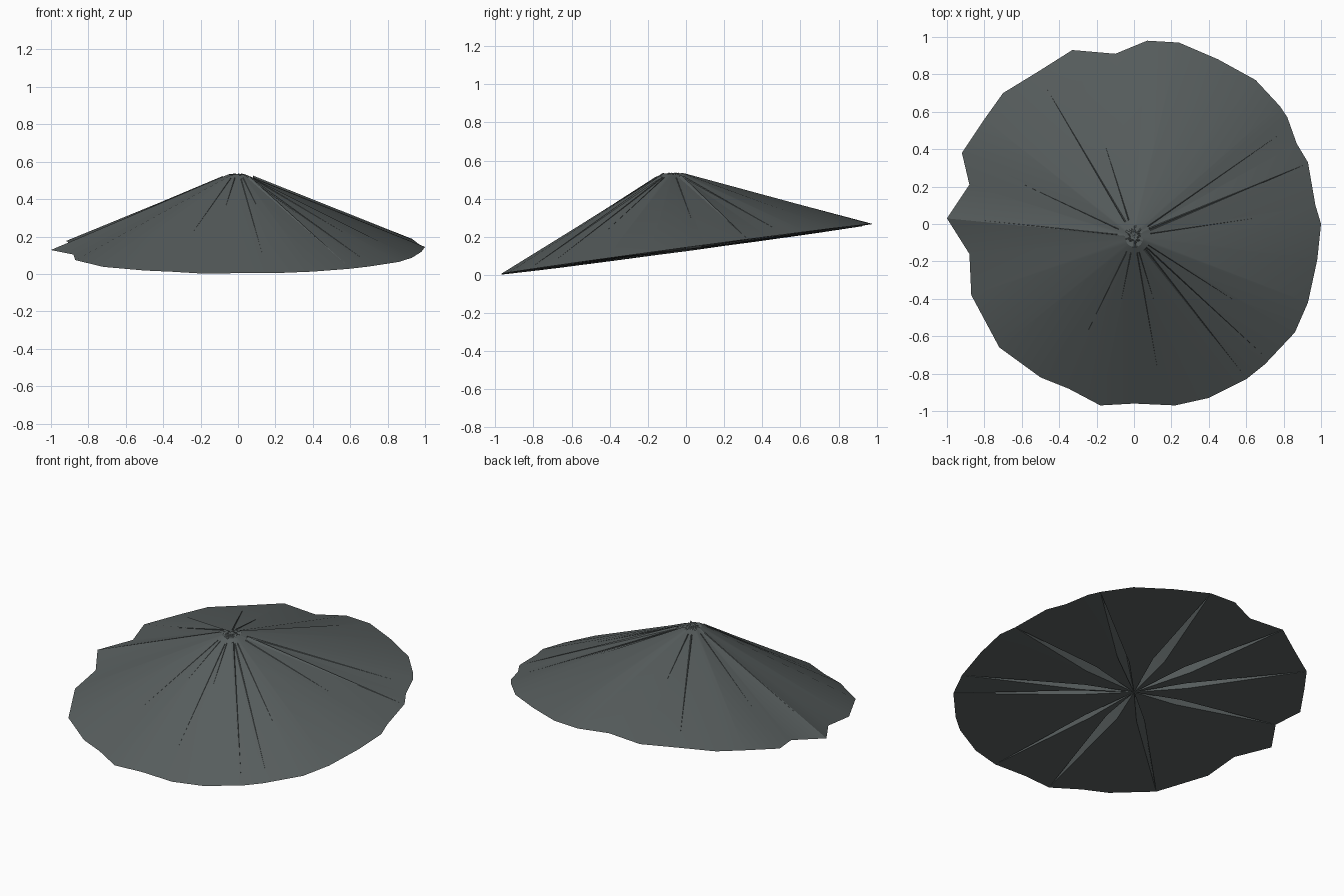
import bpy, bmesh, math, random
from mathutils import Vector
from mathutils.bvhtree import BVHTree

if "Cube" in bpy.data.objects:
    bpy.data.objects.remove(bpy.data.objects["Cube"], do_unlink=True)

random.seed(4)

slate = bpy.data.materials.new("dark slate grey")
slate.use_nodes = True
slate.diffuse_color = (0.095, 0.11, 0.11, 1)
slate.node_tree.nodes["Principled BSDF"].inputs["Base Color"].default_value = slate.diffuse_color


def base_plane(x, y):
    """Point on the tilted base plane."""
    return Vector((x, y, 0.134 + 0.135 * y + 0.01 * x))


def finish(bm, name, smooth_angle=None):
    bmesh.ops.recalc_face_normals(bm, faces=bm.faces)
    mesh = bpy.data.meshes.new(name)
    bm.to_mesh(mesh)
    bm.free()
    mesh.materials.append(slate)
    obj = bpy.data.objects.new(name, mesh)
    bpy.context.collection.objects.link(obj)
    if smooth_angle:
        bpy.ops.object.select_all(action="DESELECT")
        obj.select_set(True)
        bpy.context.view_layer.objects.active = obj
        bpy.ops.object.shade_smooth_by_angle(angle=math.radians(smooth_angle))
    return obj


# Ragged rim, in hundredths, counter-clockwise from the left
outline = [(100, 0), (97, 10), (93, 33), (87, 43), (82, 57), (78, 63), (65, 77), (45, 88),
           (24, 97), (7, 98), (-10, 91), (-33, 93), (-52, 81), (-70, 70), (-80, 56), (-92, 38),
           (-88, 21), (-100, 3), (-88, -16), (-87, -38), (-72, -66), (-50, -82), (-35, -88),
           (-18, -97), (0, -96), (22, -97), (40, -93), (60, -83), (70, -75), (86, -58),
           (93, -42), (98, -19)]
rim_points = [base_plane(x / 100, y / 100) for x, y in outline]
count = len(rim_points)
centre_point = base_plane(0, 0)
tip_point = Vector((0, -0.065, 0.53))

# Rim points where a groove opens between two panels underneath
groove_angles = (11, 41, 81, 104, 135, 162, 214, 256, 285, 327, 341)


def nearest_rim(angle):
    direction = Vector((math.cos(math.radians(angle)), math.sin(math.radians(angle)), 0))
    return max(range(count), key=lambda i: rim_points[i].normalized().dot(direction))


grooves = {nearest_rim(a) for a in groove_angles}

# Sloping top
bm = bmesh.new()
rim = [bm.verts.new(p) for p in rim_points]
crown = []
for p in rim_points:
    wobble = random.uniform(-0.006, 0.005)
    crown.append(bm.verts.new(tip_point + Vector((p.x * 0.05, p.y * 0.06, wobble))))
tip = bm.verts.new(tip_point)
for i in range(count):
    j = (i + 1) % count
    bm.faces.new((rim[i], rim[j], crown[j], crown[i]))
    bm.faces.new((crown[i], crown[j], tip))

# Flat underside, split by tapering grooves
centre = bm.verts.new(centre_point)
sides = {}
for i in grooves:
    spoke = rim_points[i] - centre_point
    across = Vector((-spoke.y, spoke.x, 0)).normalized() * random.uniform(0.02, 0.038)
    middle = centre_point + spoke * random.uniform(0.25, 0.38)
    before = bm.verts.new(middle - across)
    after = bm.verts.new(middle + across)
    ridge = bm.verts.new(middle + Vector((0, 0, 0.12)))
    sides[i] = (before, after)
    for side in (before, after):
        bm.faces.new((centre, side, ridge))
        bm.faces.new((rim[i], side, ridge))
for i in range(count):
    j = (i + 1) % count
    loop = [centre]
    if i in sides:
        loop.append(sides[i][1])
    loop += [rim[i], rim[j]]
    if j in sides:
        loop.append(sides[j][0])
    bm.faces.new(loop)
surface = BVHTree.FromBMesh(bm)
finish(bm, "canopy", 25)


def on_canopy(x, y):
    hit = surface.ray_cast(Vector((x, y, 2)), Vector((0, 0, -1)))[0]
    return hit if hit else base_plane(x, y)


# Thin tapering folds where the panels overlap: end point and half width
folds = [(0.92, 0.32, 0.011), (0.78, 0.48, 0.005), (0.64, 0.03, 0.004), (0.57, -0.43, 0.004),
         (0.69, -0.7, 0.005), (0.59, -0.81, 0.012), (0.13, -0.8, 0.004), (0.11, -0.42, 0.004),
         (-0.26, -0.6, 0.004), (-0.07, -0.42, 0.004), (-0.82, 0.02, 0.004),
         (-0.63, 0.23, 0.004), (-0.47, 0.73, 0.007), (-0.16, 0.44, 0.005)]
bm = bmesh.new()
for x, y, width in folds:
    end = on_canopy(x, y)
    run = Vector((x, y, 0)) - Vector((tip_point.x, tip_point.y, 0))
    across = Vector((-run.y, run.x, 0)).normalized() * width
    start = Vector((tip_point.x, tip_point.y, 0)) + run.normalized() * 0.09
    start = on_canopy(start.x, start.y)
    sink = Vector((0, 0, -0.004))
    low = bm.verts.new(start - across + sink)
    high = bm.verts.new(start + across + sink)
    crest = bm.verts.new(start + across * 0.4 + Vector((0, 0, width)))
    point = bm.verts.new(end)
    bm.faces.new((low, high, crest))
    for a, b in ((low, high), (high, crest), (crest, low)):
        bm.faces.new((a, b, point))
finish(bm, "panel_folds")

# Rough loose panel ends at the peak
bm = bmesh.new()
for k in range(9):
    angle = k * math.tau / 9 + random.uniform(-0.2, 0.2)
    out = Vector((math.cos(angle), math.sin(angle), 0))
    across = Vector((-out.y, out.x, 0)) * 0.012
    inner = tip_point + out * 0.01 + Vector((0, 0, 0.004))
    outer = tip_point + out * random.uniform(0.04, 0.055) - Vector((0, 0, 0.008))
    ends = [bm.verts.new(p) for p in (inner - across, inner + across, outer + across, outer - across)]
    peak = bm.verts.new((inner + outer) / 2 + Vector((0, 0, 0.008)))
    bm.faces.new(ends)
    for a, b in zip(ends, ends[1:] + ends[:1]):
        bm.faces.new((a, b, peak))
finish(bm, "peak_ends")
